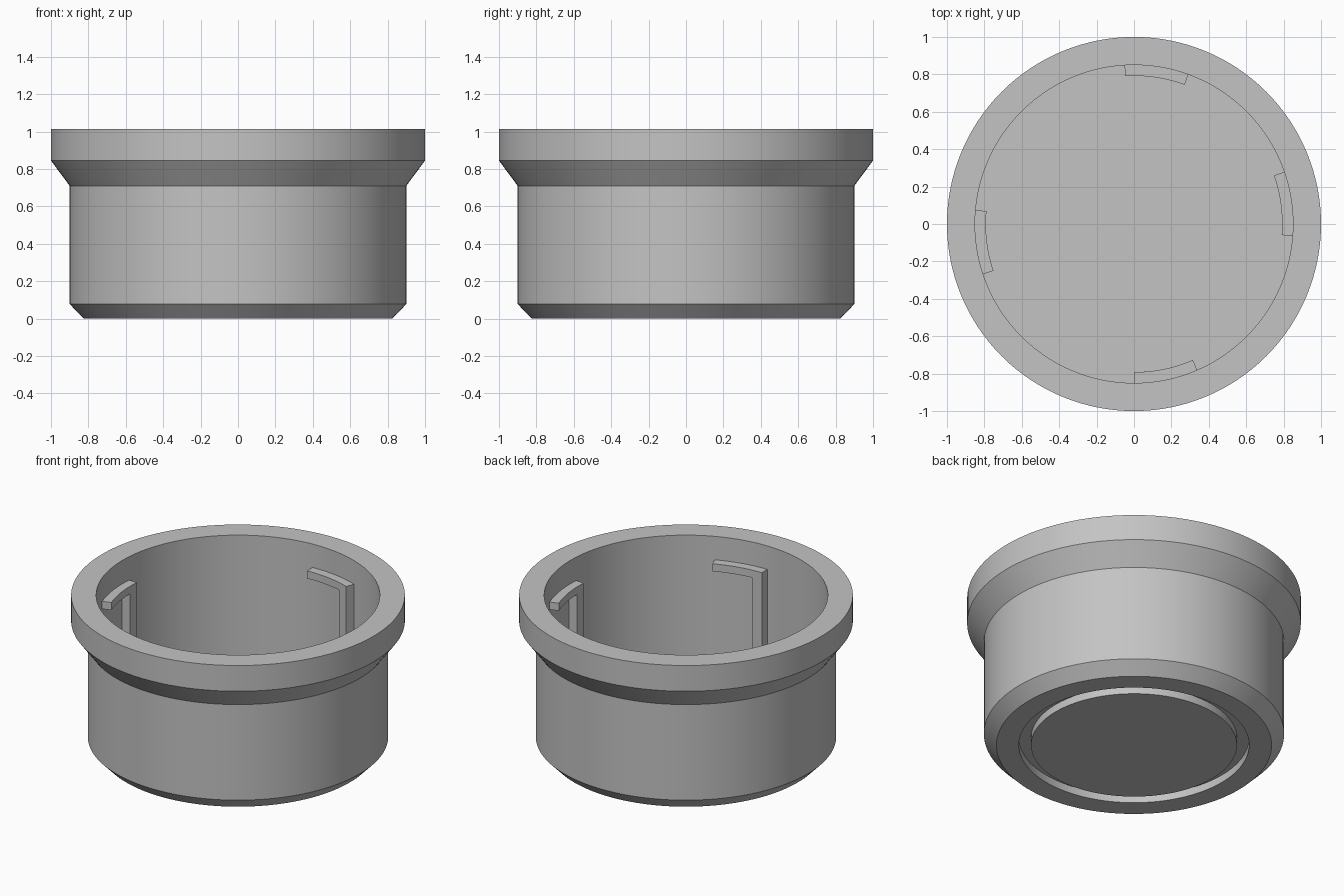
import bpy
import bmesh
from math import cos, sin, radians, pi

cube = bpy.data.objects.get("Cube")
if cube:
    bpy.data.objects.remove(cube, do_unlink=True)

grey = bpy.data.materials.new("plain grey")
grey.use_nodes = True
color = (0.55, 0.55, 0.55, 1)
grey.diffuse_color = color
grey.node_tree.nodes["Principled BSDF"].inputs["Base Color"].default_value = color

FLOOR = 0.15


def finish(name, bm):
    bmesh.ops.recalc_face_normals(bm, faces=bm.faces)
    mesh = bpy.data.meshes.new(name)
    bm.to_mesh(mesh)
    bm.free()
    mesh.materials.append(grey)
    obj = bpy.data.objects.new(name, mesh)
    bpy.context.collection.objects.link(obj)
    bpy.ops.object.select_all(action="DESELECT")
    obj.select_set(True)
    bpy.context.view_layer.objects.active = obj
    bpy.ops.object.shade_smooth_by_angle(angle=radians(25))
    return obj


def lathe(name, profile, steps=128):
    """Spin an (r, z) profile that starts and ends on the axis."""
    bm = bmesh.new()
    verts = [bm.verts.new((r, 0, z)) for r, z in profile]
    edges = [bm.edges.new(pair) for pair in zip(verts, verts[1:])]
    bmesh.ops.spin(bm, geom=verts + edges, cent=(0, 0, 0), axis=(0, 0, 1),
                   angle=2 * pi, steps=steps, use_merge=True)
    bmesh.ops.remove_doubles(bm, verts=bm.verts, dist=0.0001)
    return finish(name, bm)


def arc_block(bm, start, end, inner, outer, low, high, steps):
    """Add a closed curved bar between two angles in degrees."""
    rings = []
    for i in range(steps + 1):
        a = radians(start + (end - start) * i / steps)
        section = ((inner, low), (outer, low), (outer, high), (inner, high))
        rings.append([bm.verts.new((r * cos(a), r * sin(a), z)) for r, z in section])
    for a, b in zip(rings, rings[1:]):
        for j in range(4):
            k = (j + 1) % 4
            bm.faces.new((a[j], a[k], b[k], b[j]))
    bm.faces.new(rings[0])
    bm.faces.new(rings[-1])


# Cup with chamfered base, flared rim and a ring groove underneath
lathe("cup", [
    (0, 0), (0.617, 0), (0.617, 0.05), (0.69, 0.05), (0.69, 0),
    (0.825, 0), (0.9, 0.078), (0.9, 0.71), (1, 0.845), (1, 1.015),
    (0.85, 1.015), (0.85, FLOOR), (0, FLOOR),
])

# Four locking tabs: a curved bar with an upright leg at one end
tabs = {"right": -4.3, "back": 70, "left": 175, "front": 270}
for side, start in tabs.items():
    bm = bmesh.new()
    arc_block(bm, start, start + 23.4, 0.792, 0.86, 0.81, 0.86, 10)
    arc_block(bm, start, start + 5, 0.792, 0.86, FLOOR - 0.01, 0.81, 2)
    bmesh.ops.remove_doubles(bm, verts=bm.verts, dist=0.0001)
    finish("locking_tab_" + side, bm)
